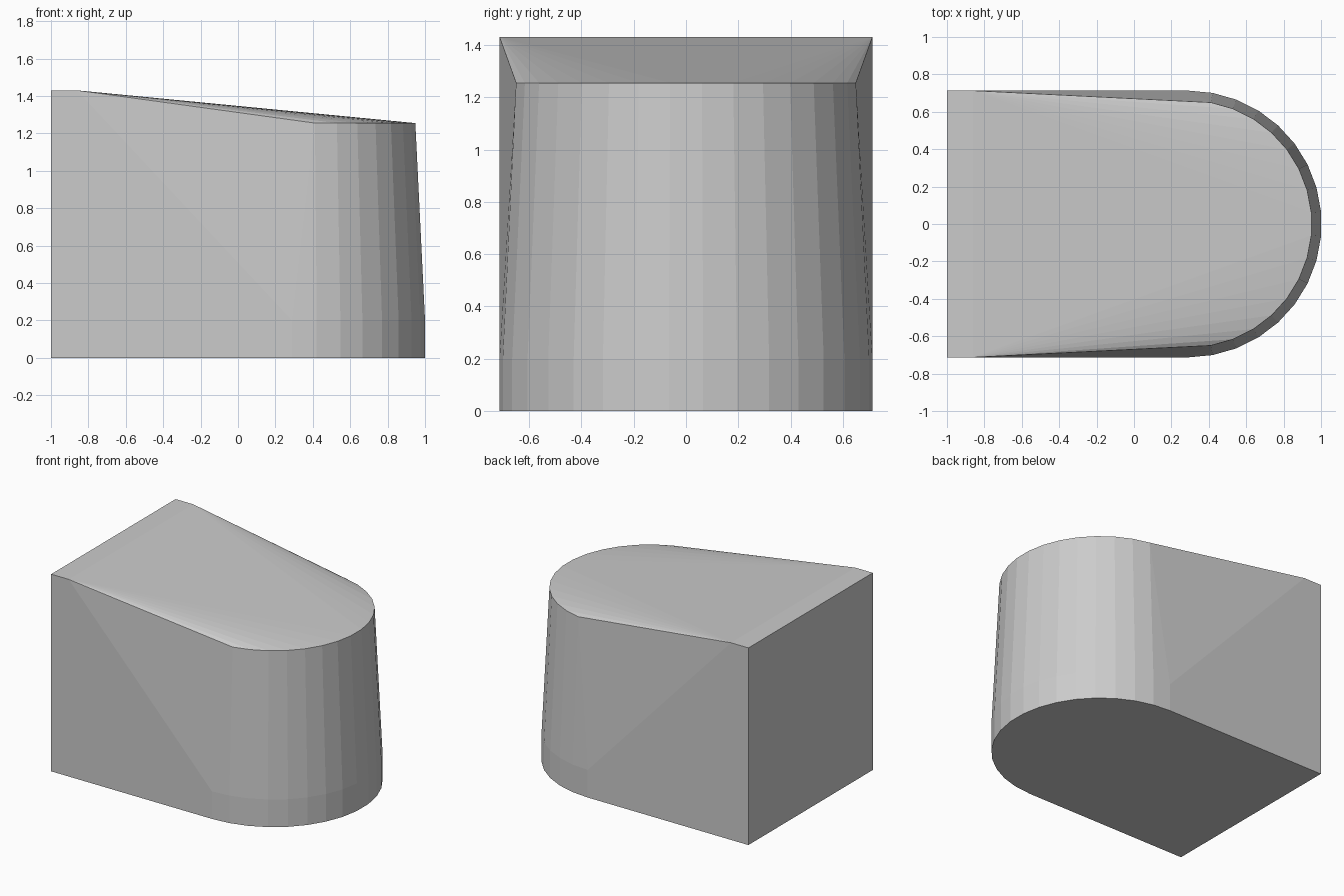
import bpy
import bmesh
import math

default_cube = bpy.data.objects.get("Cube")
if default_cube:
    bpy.data.objects.remove(default_cube, do_unlink=True)

HALF_WIDTH = 0.713
CENTRE_X = 0.29        # centre of the rounded end
SEGMENTS = 17          # facets around the rounded end
TOP_RADIUS = 0.661
SKIRT_Z, NOSE_Z, TOP_Z = 0.2, 1.255, 1.43


def arc(radius, z, skip=0):
    """Points round the nose, leaving out some at each end."""
    angles = [math.pi * (i / SEGMENTS - 0.5) for i in range(skip, SEGMENTS + 1 - skip)]
    return [(CENTRE_X + radius * math.cos(a), radius * math.sin(a), z) for a in angles]


# Square back end, flat strip at the top, vertical skirt and tapered nose
points = arc(HALF_WIDTH, 0) + arc(HALF_WIDTH, SKIRT_Z) + arc(TOP_RADIUS, NOSE_Z, skip=1)
for side in (-HALF_WIDTH, HALF_WIDTH):
    points += [(-1, side, 0), (-1, side, TOP_Z), (-0.86, side, TOP_Z)]

# Stretch one faceted skin over the profiles
bm = bmesh.new()
for p in points:
    bm.verts.new(p)
bmesh.ops.convex_hull(bm, input=bm.verts)
bmesh.ops.dissolve_limit(bm, angle_limit=math.radians(0.1), verts=bm.verts, edges=bm.edges)
bmesh.ops.recalc_face_normals(bm, faces=bm.faces)
mesh = bpy.data.meshes.new("rounded_block")
bm.to_mesh(mesh)
bm.free()
block = bpy.data.objects.new("rounded_block", mesh)
bpy.context.collection.objects.link(block)

# Plain grey
grey = bpy.data.materials.new("plain_grey")
grey.use_nodes = True
colour = (0.6, 0.6, 0.6, 1)
grey.diffuse_color = colour
grey.node_tree.nodes["Principled BSDF"].inputs["Base Color"].default_value = colour
mesh.materials.append(grey)
